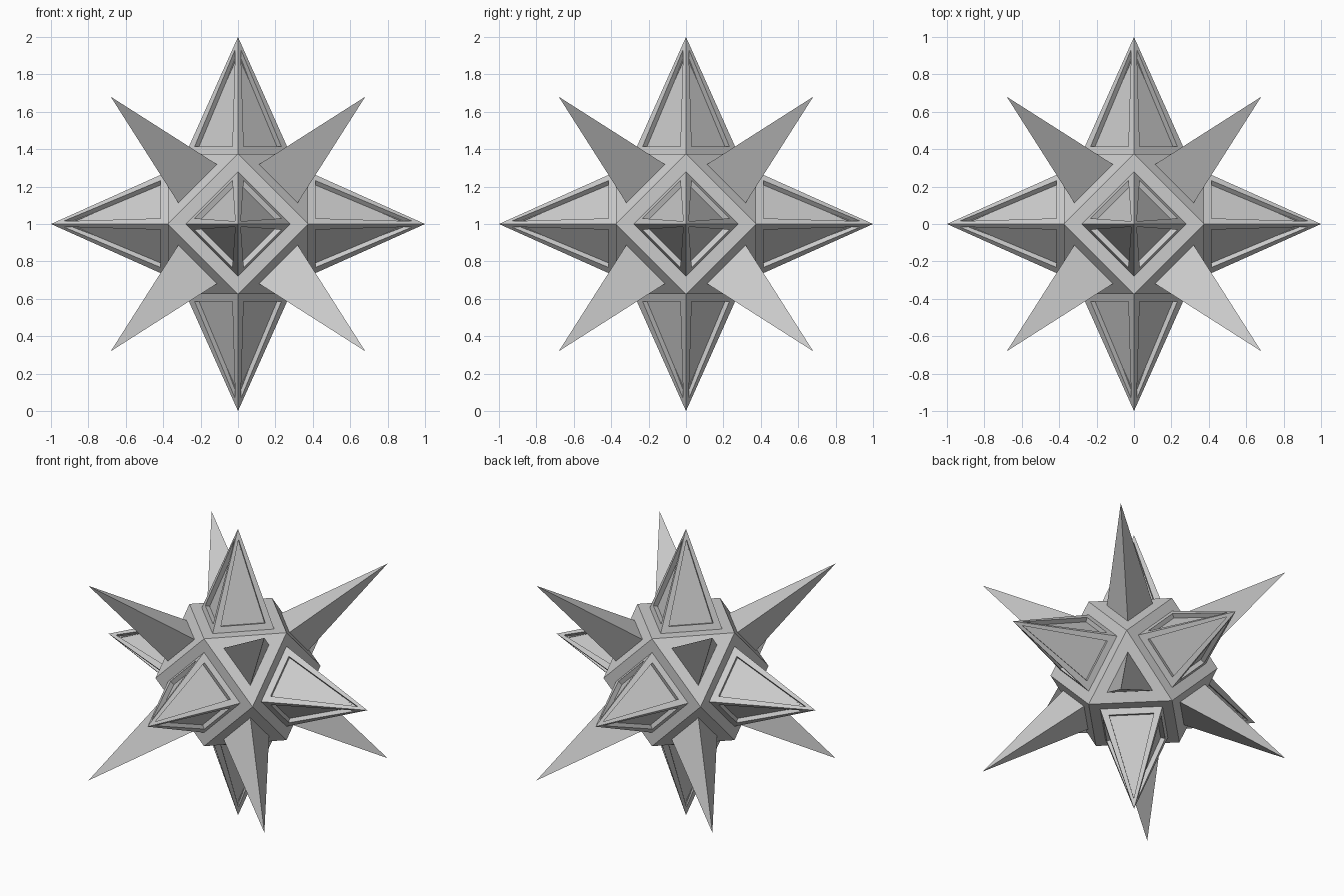
import bpy, bmesh
from itertools import product
from mathutils import Vector

if "Cube" in bpy.data.objects:
    bpy.data.objects.remove(bpy.data.objects["Cube"])

A = 0.375                       # core size: vertices at permutations of (+-A, +-A, 0)
CENTRE = Vector((0, 0, 1))


def add_object(name, bm):
    mesh = bpy.data.meshes.new(name)
    bm.to_mesh(mesh)
    bm.free()
    obj = bpy.data.objects.new(name, mesh)
    obj.location = CENTRE
    bpy.context.collection.objects.link(obj)
    return obj


def spike(name, base, tip, panels=False):
    """Open-bottomed pyramid on a base ring, optionally with recessed panels."""
    bm = bmesh.new()
    ring = [bm.verts.new(p) for p in base]
    top = bm.verts.new(tip)
    for i, v in enumerate(ring):
        bm.faces.new((v, ring[(i + 1) % len(ring)], top))
    axis = sum(base, Vector()) / len(base)
    bm.normal_update()
    for f in bm.faces:          # make every side face outward
        if f.normal.dot(f.calc_center_median() - axis) < 0:
            f.normal_flip()
    bm.normal_update()
    if panels:
        sides = list(bm.faces)
        bmesh.ops.inset_individual(bm, faces=sides, thickness=0.069, depth=0)
        bm.normal_update()
        bmesh.ops.inset_individual(bm, faces=sides, thickness=0, depth=-0.03)
    return add_object(name, bm)


# Cuboctahedron core
bm = bmesh.new()
for s, t in product((-A, A), repeat=2):
    for p in ((s, t, 0), (s, 0, t), (0, s, t)):
        bm.verts.new(p)
bmesh.ops.convex_hull(bm, input=list(bm.verts))
bmesh.ops.dissolve_limit(bm, angle_limit=0.02, verts=list(bm.verts), edges=list(bm.edges))
bmesh.ops.recalc_face_normals(bm, faces=list(bm.faces))
add_object("core", bm)

# Six four-sided spikes with recessed panels on the square faces
for axis, name in enumerate("xyz"):
    for sign in (-1, 1):
        n, u, v = Vector(), Vector(), Vector()
        n[axis], u[(axis + 1) % 3], v[(axis + 2) % 3] = sign, 1, 1
        base = [n * A + d * 0.28 for d in (u, v, -u, -v)]
        spike(f"panel_spike_{name}_{'plus' if sign > 0 else 'minus'}", base, n, True)

# Eight plain three-sided spikes on the triangular faces
for i, (x, y, z) in enumerate(product((-1, 1), repeat=3)):
    corners = [Vector((x, y, 0)) * A, Vector((0, y, z)) * A, Vector((x, 0, z)) * A]
    mid = sum(corners, Vector()) / 3
    spike(f"corner_spike_{i + 1}", [mid.lerp(c, 0.55) for c in corners], Vector((x, y, z)) * 0.68)
